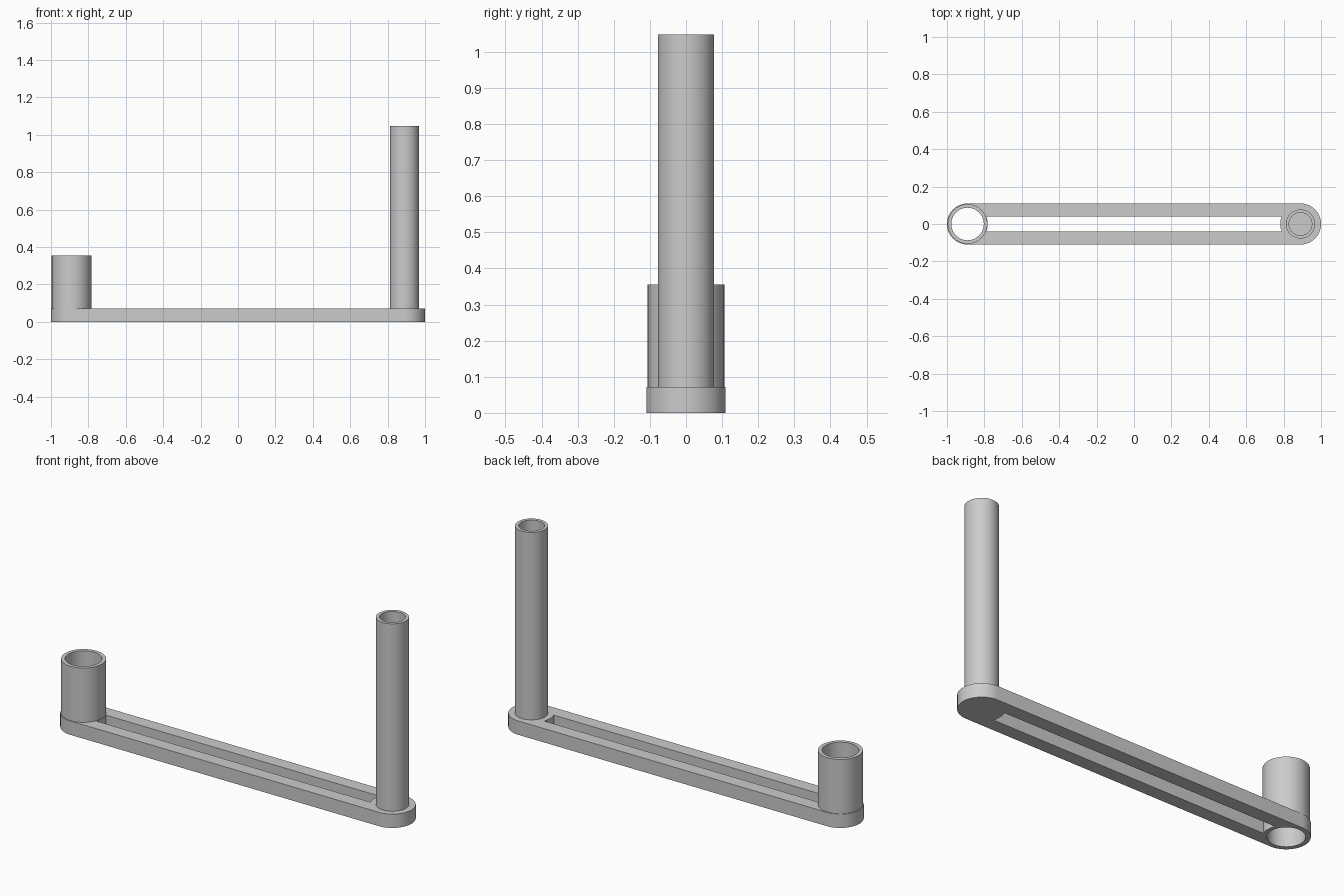
import bpy, bmesh
from math import sin, cos, asin, pi, radians

cube = bpy.data.objects.get("Cube")
if cube:
    bpy.data.objects.remove(cube, do_unlink=True)

END_X, END_R = 0.89, 0.108      # centre and radius of the rounded ends
SLOT_HALF = 0.04
PLATE_H = 0.072
SEG = 64

grey = bpy.data.materials.new("plain grey")
grey.use_nodes = True
colour = (0.6, 0.6, 0.6, 1)
grey.diffuse_color = colour
grey.node_tree.nodes["Principled BSDF"].inputs["Base Color"].default_value = colour


def arc(cx, r, start, end, n):
    return [(cx + r * cos(start + (end - start) * i / n),
             r * sin(start + (end - start) * i / n)) for i in range(n + 1)]


def finish(obj):
    obj.data.materials.clear()
    obj.data.materials.append(grey)
    bpy.ops.object.select_all(action='DESELECT')
    obj.select_set(True)
    bpy.context.view_layer.objects.active = obj
    bpy.ops.object.shade_smooth_by_angle(angle=radians(30))


def tube(name, x, outer, inner, z0, z1):
    """Open tube with a flat rim, spun from its wall profile."""
    bm = bmesh.new()
    verts = [bm.verts.new((x + r, 0, z)) for r, z in
             ((outer, z0), (outer, z1), (inner, z1), (inner, z0))]
    edges = [bm.edges.new(pair) for pair in zip(verts, verts[1:])]
    bmesh.ops.spin(bm, geom=verts + edges, cent=(x, 0, 0), axis=(0, 0, 1),
                   angle=2 * pi, steps=SEG, use_merge=True)
    bmesh.ops.remove_doubles(bm, verts=bm.verts, dist=1e-5)
    bmesh.ops.recalc_face_normals(bm, faces=bm.faces)
    # the outer wall must face away from the axis
    wall = max(bm.faces, key=lambda f: (f.calc_center_median().x, f.calc_area()))
    if wall.normal.x < 0:
        bmesh.ops.reverse_faces(bm, faces=bm.faces)
    mesh = bpy.data.meshes.new(name)
    bm.to_mesh(mesh)
    bm.free()
    obj = bpy.data.objects.new(name, mesh)
    bpy.context.collection.objects.link(obj)
    finish(obj)


# Arm plate: rounded bar with a long slot and a bore at one end
bore = 0.087
a = asin(SLOT_HALF / END_R)
outlines = [
    arc(END_X, END_R + 0.002, -pi / 2, pi / 2, SEG // 2)
    + arc(-END_X, END_R + 0.002, pi / 2, 3 * pi / 2, SEG // 2),
    arc(-END_X, END_R, -a, a, 8) + arc(END_X, END_R, pi - a, pi + a, 8),
    arc(-END_X, bore, 0, 2 * pi, SEG)[:-1],
]
curve = bpy.data.curves.new("arm_plate", 'CURVE')
curve.dimensions = '2D'
curve.fill_mode = 'BOTH'
curve.extrude = PLATE_H / 2
for points in outlines:
    spline = curve.splines.new('POLY')
    spline.points.add(len(points) - 1)
    for p, (x, y) in zip(spline.points, points):
        p.co = (x, y, 0, 1)
    spline.use_cyclic_u = True
plate = bpy.data.objects.new("arm_plate", curve)
bpy.context.collection.objects.link(plate)
bpy.ops.object.select_all(action='DESELECT')
plate.select_set(True)
bpy.context.view_layer.objects.active = plate
bpy.ops.object.convert(target='MESH')
plate = bpy.context.view_layer.objects.active
bm = bmesh.new()
bm.from_mesh(plate.data)
bmesh.ops.remove_doubles(bm, verts=bm.verts, dist=1e-5)
bmesh.ops.translate(bm, verts=bm.verts, vec=(0, 0, PLATE_H / 2))
bmesh.ops.recalc_face_normals(bm, faces=bm.faces)
bm.to_mesh(plate.data)
bm.free()
finish(plate)

# Short socket over the bore, tall hollow post at the other end
tube("short_socket", -END_X, 0.106, bore, PLATE_H, 0.355)
tube("tall_post", END_X, 0.078, 0.061, PLATE_H, 1.048)
